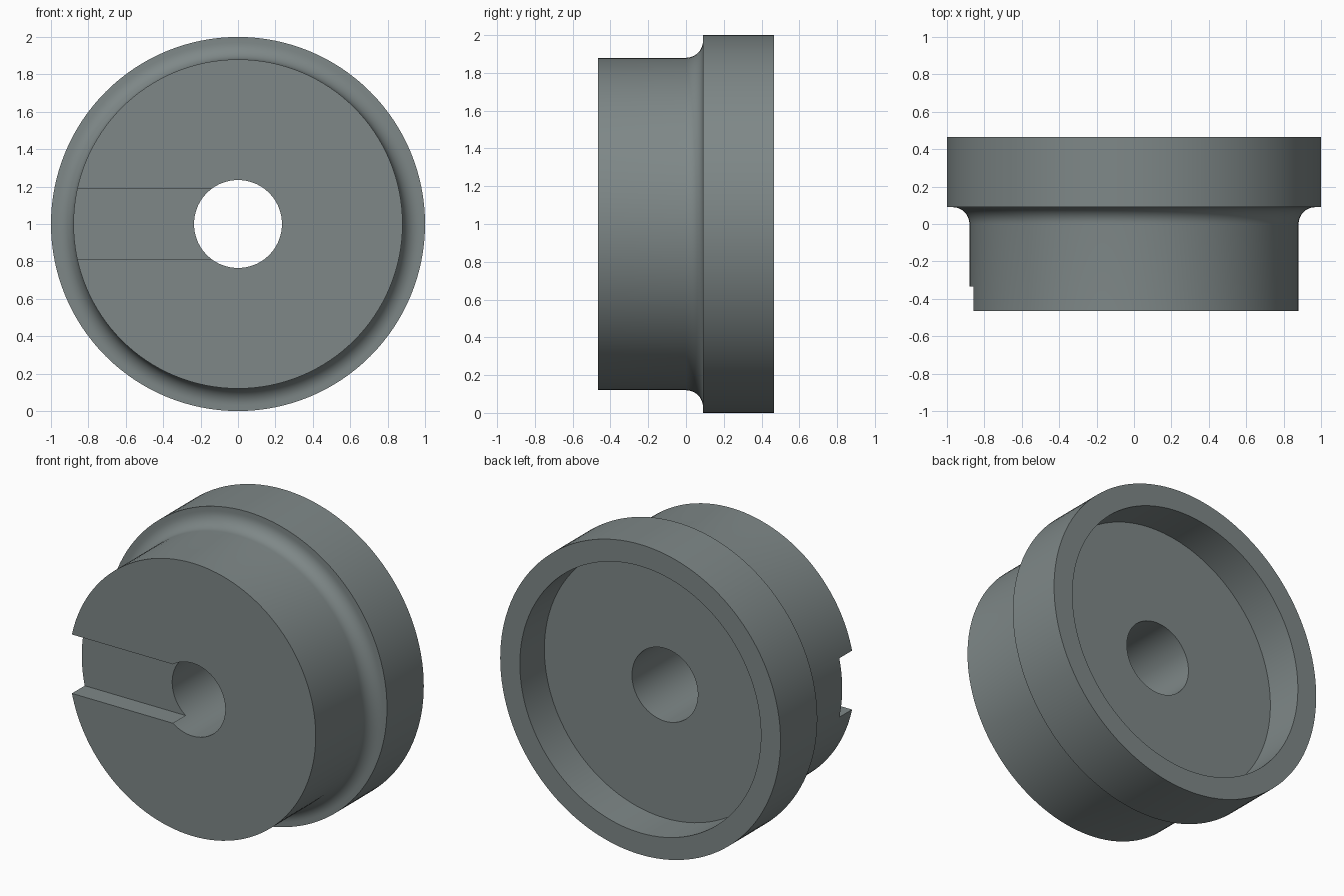
import bpy, bmesh, math
from mathutils import Matrix

if "Cube" in bpy.data.objects:
    bpy.data.objects.remove(bpy.data.objects["Cube"])

SEG = 128
R_FLANGE, R_HUB, R_BORE, R_RECESS = 1.0, 0.88, 0.235, 0.86
Y_FRONT, Y_STEP, Y_FLOOR, Y_BACK = -0.465, 0.09, 0.215, 0.465
FILLET = 0.09

grey = bpy.data.materials.new("slate grey")
grey.diffuse_color = (0.21, 0.245, 0.245, 1)
grey.use_nodes = True
grey.node_tree.nodes["Principled BSDF"].inputs["Base Color"].default_value = grey.diffuse_color


def make_object(name, bm):
    bmesh.ops.recalc_face_normals(bm, faces=bm.faces)
    mesh = bpy.data.meshes.new(name)
    bm.to_mesh(mesh)
    bm.free()
    mesh.materials.append(grey)
    obj = bpy.data.objects.new(name, mesh)
    bpy.context.collection.objects.link(obj)
    return obj


# Closed (radius, y) cross-section of the hub, fillet, flange, recess and bore
profile = [(R_BORE, Y_FRONT), (R_HUB, Y_FRONT)]
for i in range(11):
    a = math.pi / 2 * i / 10
    profile.append((R_HUB + FILLET * (1 - math.cos(a)),
                    Y_STEP - FILLET + FILLET * math.sin(a)))
profile += [(R_FLANGE, Y_STEP), (R_FLANGE, Y_BACK), (R_RECESS, Y_BACK),
            (R_RECESS, Y_FLOOR), (R_BORE, Y_FLOOR)]

# Revolve the cross-section around the y axis at z = 1
bm = bmesh.new()
rings = []
for s in range(SEG):
    t = 2 * math.pi * s / SEG
    rings.append([bm.verts.new((r * math.cos(t), y, 1 + r * math.sin(t)))
                  for r, y in profile])
n = len(profile)
for s in range(SEG):
    a, b = rings[s], rings[(s + 1) % SEG]
    for i in range(n):
        j = (i + 1) % n
        bm.faces.new((a[i], a[j], b[j], b[i]))
pulley = make_object("flanged_hub", bm)

# Radial keyway from the bore out to the left side of the hub
bm = bmesh.new()
bmesh.ops.create_cube(bm, size=1, matrix=Matrix.Translation((-0.6, -0.535, 1))
                      @ Matrix.Diagonal((1.2, 0.4, 0.38, 1)))
cutter = make_object("keyway_cutter", bm)
cutter.hide_render = True
cutter.hide_set(True)

cut = pulley.modifiers.new("keyway", 'BOOLEAN')
cut.operation = 'DIFFERENCE'
cut.solver = 'EXACT'
cut.object = cutter

# Bake the cut, then smooth the round walls only
bpy.context.view_layer.objects.active = pulley
pulley.select_set(True)
bpy.ops.object.modifier_apply(modifier=cut.name)
bpy.data.objects.remove(cutter)
bpy.ops.object.shade_smooth_by_angle(angle=math.radians(30))
